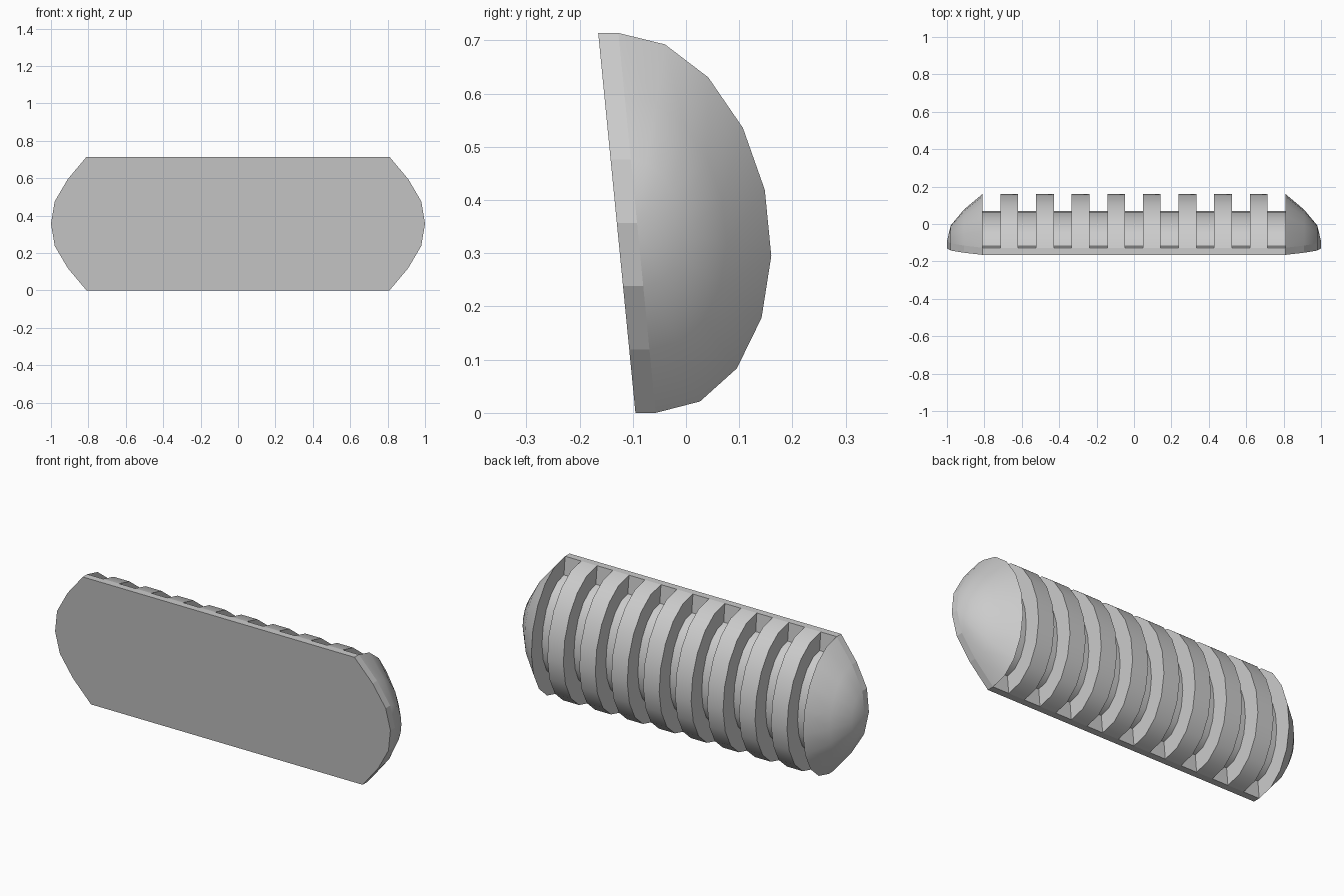
import bpy, bmesh, math

if "Cube" in bpy.data.objects:
    bpy.data.objects.remove(bpy.data.objects["Cube"])

H = 0.357            # half height
THICK = 0.038        # plate thickness
EDGE = 0.81          # where the rounded ends begin
CAP = [(EDGE, 1.0), (0.91, 0.667), (0.98, 0.333), (1.0, 0.0)]   # x, scale of section


def place(x, depth, v):
    """Depth behind the leaning front face, v = height from mid line."""
    return (x, -0.13 - 0.098 * v + depth, H + v)


def arc(x, depth, half_height):
    pts = []
    for i in range(10):
        a = math.radians(20 * i)
        pts.append(place(x, THICK + depth * math.sin(a), half_height * math.cos(a)))
    return pts


def loft(name, sections, smooth=True):
    """Solid skin through a row of matching closed sections."""
    bm = bmesh.new()
    rings = [[bm.verts.new(p) for p in s] for s in sections]
    n = len(rings[0])
    for a, b in zip(rings, rings[1:]):
        for i in range(n):
            j = (i + 1) % n
            bm.faces.new((a[i], a[j], b[j], b[i]))
    bm.faces.new(rings[0])
    bm.faces.new(rings[-1])
    bmesh.ops.remove_doubles(bm, verts=bm.verts, dist=1e-5)
    bmesh.ops.recalc_face_normals(bm, faces=bm.faces)
    me = bpy.data.meshes.new(name)
    bm.to_mesh(me)
    bm.free()
    ob = bpy.data.objects.new(name, me)
    bpy.context.collection.objects.link(ob)
    if smooth:
        bpy.ops.object.select_all(action='DESELECT')
        ob.select_set(True)
        bpy.context.view_layer.objects.active = ob
        bpy.ops.object.shade_smooth_by_angle(angle=math.radians(40))
    return ob


# leaning front plate with rounded ends
right = [(x, -H * s) for x, s in CAP] + [(x, H * s) for x, s in CAP[-2::-1]]
outline = right + [(-x, -v) for x, v in right]
loft("front_plate", [[place(x, d, v) for x, v in outline] for d in (0, THICK)], False)

# recessed core between the ribs
loft("core", [arc(x, 0.16, 0.26) for x in (-EDGE, EDGE)])

# eight evenly spaced ribs
step = 2 * EDGE / 17
for k in range(8):
    x = -EDGE + step * (2 * k + 1)
    loft(f"rib_{k + 1}", [arc(x, 0.25, H), arc(x + step, 0.25, H)])

# domed ends
for side, label in ((-1, "left"), (1, "right")):
    loft(f"{label}_dome", [arc(side * x, 0.25 * max(s, 1e-7), H * max(s, 1e-7)) for x, s in CAP])
